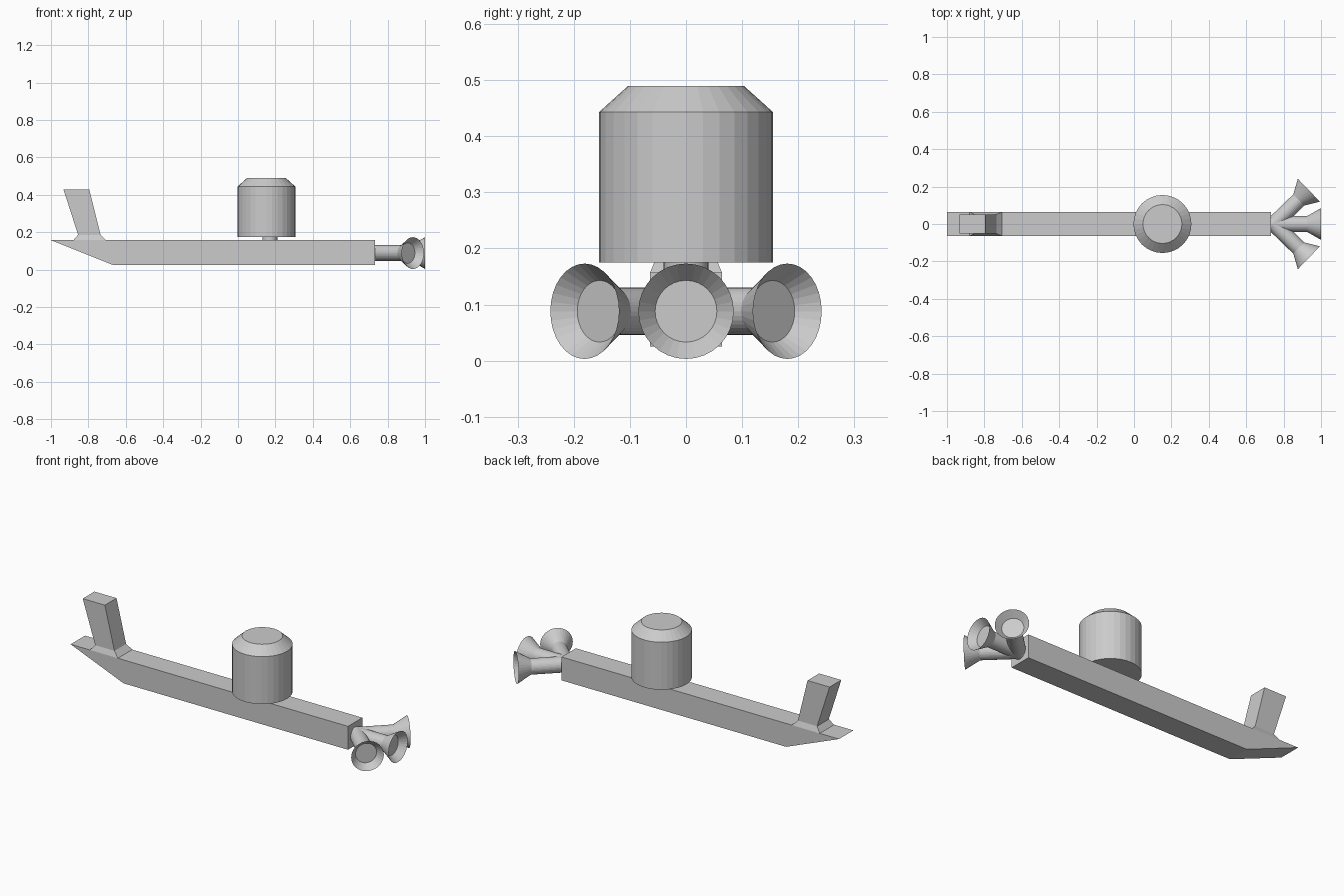
import bpy, bmesh
from math import cos, sin, pi, radians
from mathutils import Matrix, Vector

if "Cube" in bpy.data.objects:
    bpy.data.objects.remove(bpy.data.objects["Cube"])

SEG = 32


def finish(name, bm, matrix=None):
    bmesh.ops.recalc_face_normals(bm, faces=bm.faces)
    mesh = bpy.data.meshes.new(name)
    bm.to_mesh(mesh)
    bm.free()
    ob = bpy.data.objects.new(name, mesh)
    bpy.context.collection.objects.link(ob)
    if matrix:
        ob.matrix_world = matrix
    return ob


def loft(name, rings, matrix=None):
    """Skin a list of equal-length point rings and cap both ends."""
    bm = bmesh.new()
    loops = [[bm.verts.new(p) for p in ring] for ring in rings]
    n = len(loops[0])
    for a, b in zip(loops, loops[1:]):
        for i in range(n):
            j = (i + 1) % n
            bm.faces.new((a[i], a[j], b[j], b[i]))
    bm.faces.new(loops[0][::-1])
    bm.faces.new(loops[-1])
    return finish(name, bm, matrix)


def lathe(name, profile, matrix):
    """Revolve (radius, height) points about local z."""
    rings = [[(r * cos(2 * pi * i / SEG), r * sin(2 * pi * i / SEG), z)
              for i in range(SEG)] for r, z in profile]
    return loft(name, rings, matrix)


def rect(x0, x1, w, z):
    return [(x0, -w, z), (x1, -w, z), (x1, w, z), (x0, w, z)]


# Long beam with a raked nose
side = [(-1, 0.157), (-0.67, 0.025), (0.732, 0.025), (0.732, 0.157)]
loft("beam", [[(x, y, z) for x, z in side] for y in (-0.064, 0.064)])

# Raked fin on a flared foot
loft("fin_foot", [rect(-0.88, -0.705, 0.064, 0.157),
                  rect(-0.855, -0.735, 0.052, 0.186)])
loft("fin", [rect(-0.855, -0.735, 0.052, 0.186),
             rect(-0.933, -0.795, 0.052, 0.428)])

# Drum with bevelled top on a short post
lathe("drum_post", [(0.04, 0.15), (0.04, 0.18)], Matrix.Translation((0.17, 0, 0)))
lathe("drum", [(0.155, 0.175), (0.155, 0.443), (0.104, 0.489)],
      Matrix.Translation((0.152, 0, 0)))

# Three flared nozzles with recessed ends
for name, angle, x, length in (("nozzle_centre", 0, 0.73, 0.27),
                               ("nozzle_left", 44, 0.748, 0.26),
                               ("nozzle_right", -44, 0.748, 0.26)):
    a = radians(angle)
    aim = Vector((cos(a), sin(a), 0)).to_track_quat('Z', 'Y').to_matrix().to_4x4()
    lathe(name, [(0.042, 0), (0.042, length - 0.075), (0.085, length),
                 (0.055, length - 0.038)],
          Matrix.Translation((x, 0, 0.088)) @ aim)
